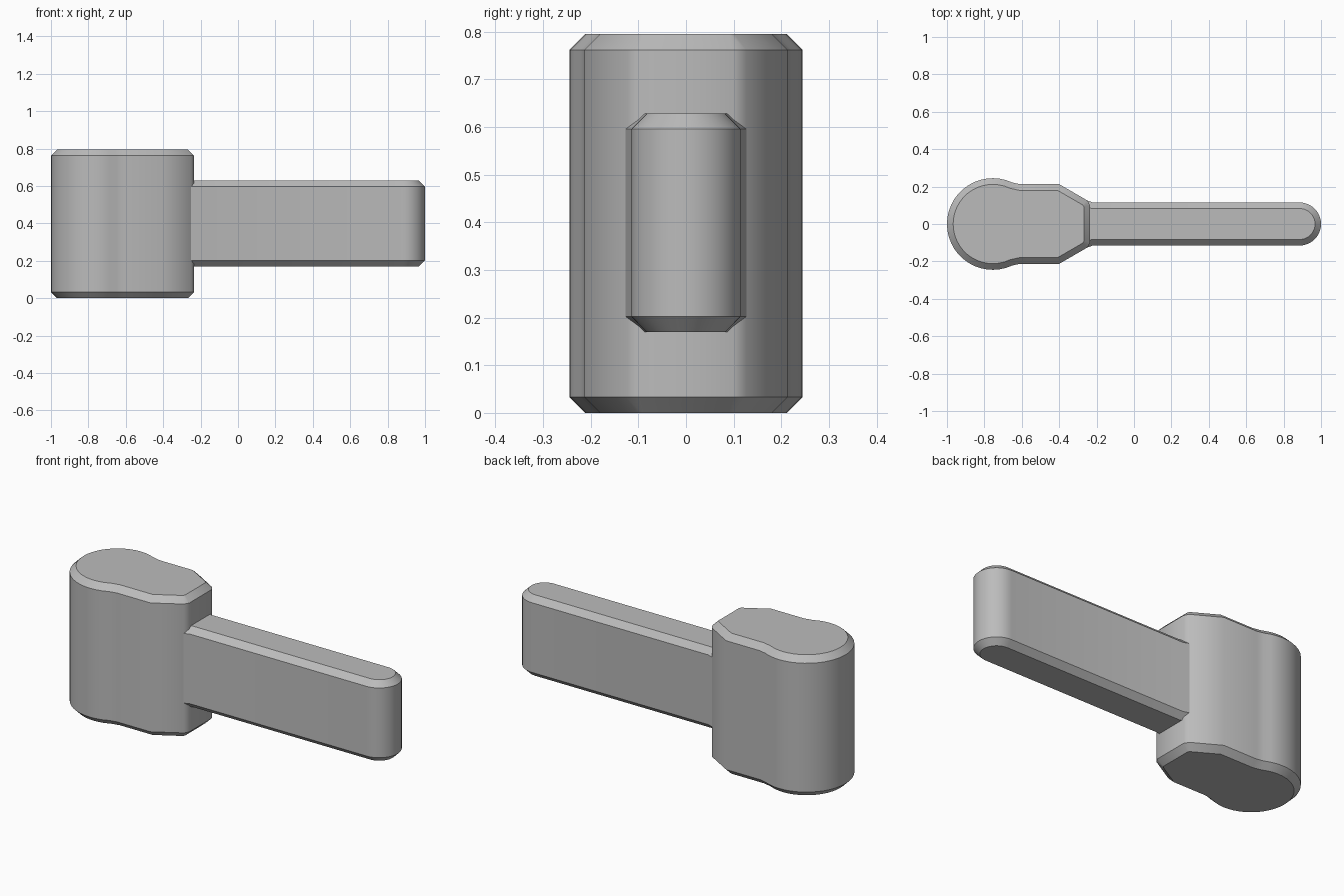
import bpy, bmesh, math
from mathutils import Vector

cube = bpy.data.objects.get("Cube")
if cube:
    bpy.data.objects.remove(cube)

grey = bpy.data.materials.new("plain grey")
grey.use_nodes = True
colour = (0.5, 0.5, 0.5, 1)
grey.diffuse_color = colour
grey.node_tree.nodes["Principled BSDF"].inputs["Base Color"].default_value = colour


def arc(cx, radius, start, end, steps):
    angles = [math.radians(start + (end - start) * i / steps) for i in range(steps + 1)]
    return [(cx + radius * math.cos(a), radius * math.sin(a)) for a in angles]


def mirrored(half):
    """Close a half outline (y >= 0) across the x axis."""
    return half + [(x, -y) for x, y in reversed(half) if abs(y) > 1e-5]


def inset(points, d):
    """Offset a clockwise outline inwards with mitred corners."""
    pts = [Vector(p) for p in points]
    result = []
    for i, p in enumerate(pts):
        a = (p - pts[i - 1]).normalized()
        b = (pts[(i + 1) % len(pts)] - p).normalized()
        na, nb = Vector((a.y, -a.x)), Vector((b.y, -b.x))
        result.append(p + (na + nb) * d / (1 + na.dot(nb)))
    return result


def chamfered_block(name, outline, z0, z1, c):
    """Upright prism with chamfered top and bottom rims."""
    small = inset(outline, c)
    levels = [(small, z0), (outline, z0 + c), (outline, z1 - c), (small, z1)]
    bm = bmesh.new()
    rings = [[bm.verts.new((p[0], p[1], z)) for p in ring] for ring, z in levels]
    n = len(outline)
    for low, high in zip(rings, rings[1:]):
        for i in range(n):
            j = (i + 1) % n
            bm.faces.new((low[i], low[j], high[j], high[i]))
    bm.faces.new(rings[0])
    bm.faces.new(rings[-1])
    bmesh.ops.recalc_face_normals(bm, faces=bm.faces)
    mesh = bpy.data.meshes.new(name)
    bm.to_mesh(mesh)
    bm.free()
    obj = bpy.data.objects.new(name, mesh)
    bpy.context.collection.objects.link(obj)
    mesh.materials.append(grey)
    bpy.ops.object.select_all(action="DESELECT")
    obj.select_set(True)
    bpy.context.view_layer.objects.active = obj
    bpy.ops.object.shade_smooth_by_angle(angle=math.radians(40))
    return obj


# Hub: round barrel running into a tapered neck
hub = arc(-0.755, 0.245, 180, 65, 14)
hub += [(-0.61, 0.213), (-0.4, 0.213), (-0.25, 0.126), (-0.235, 0.1)]
chamfered_block("hub", mirrored(hub), 0, 0.795, 0.033)

# Lever arm: rounded tip, slightly flared where it meets the hub
arm = [(-0.3, 0.13), (-0.26, 0.13), (-0.22, 0.115)]
arm += arc(0.885, 0.115, 90, 0, 10)
chamfered_block("lever_arm", mirrored(arm), 0.17, 0.628, 0.032)
